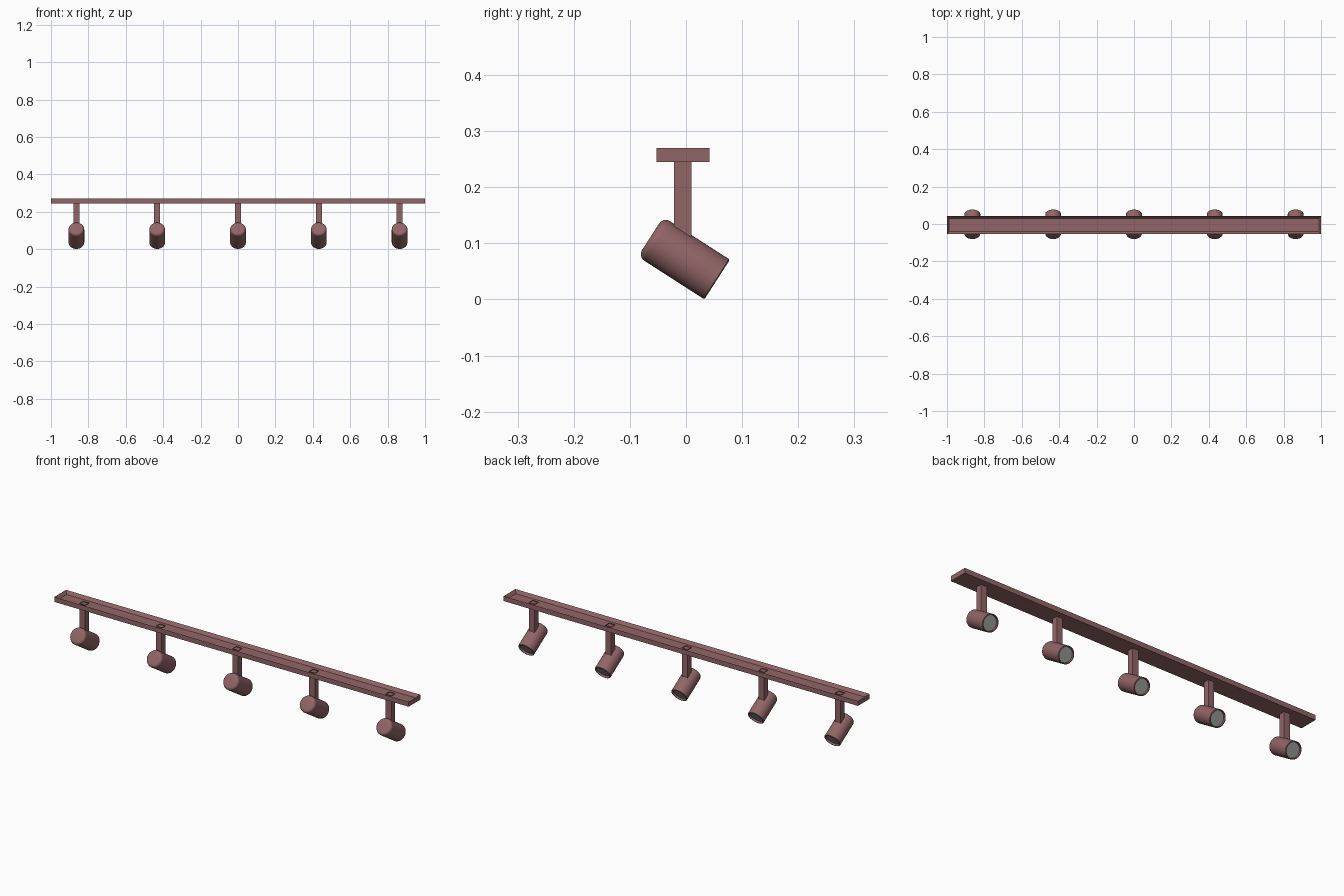
import bpy, bmesh, math
from mathutils import Vector

if "Cube" in bpy.data.objects:
    bpy.data.objects.remove(bpy.data.objects["Cube"])


def material(name, rgb):
    m = bpy.data.materials.new(name)
    m.diffuse_color = (*rgb, 1)
    m.use_nodes = True
    m.node_tree.nodes["Principled BSDF"].inputs["Base Color"].default_value = m.diffuse_color
    return m


BROWN = material("dusty red brown", (0.29, 0.13, 0.135))
GREY = material("lens grey", (0.32, 0.33, 0.32))


def finish(name, bm, mat, smooth=False):
    bmesh.ops.recalc_face_normals(bm, faces=bm.faces)
    me = bpy.data.meshes.new(name)
    bm.to_mesh(me)
    bm.free()
    ob = bpy.data.objects.new(name, me)
    bpy.context.collection.objects.link(ob)
    me.materials.append(mat)
    if smooth:
        bpy.ops.object.select_all(action='DESELECT')
        ob.select_set(True)
        bpy.context.view_layer.objects.active = ob
        bpy.ops.object.shade_smooth_by_angle(angle=math.radians(35))
    return ob


def tray(name, lo, hi, wall, floor, mat):
    """Box whose top is inset and sunk to leave a floor."""
    bm = bmesh.new()
    bmesh.ops.create_cube(bm, size=1)
    lo, hi = Vector(lo), Vector(hi)
    for v in bm.verts:
        v.co = [(lo[i] + hi[i]) / 2 + v.co[i] * (hi[i] - lo[i]) for i in range(3)]
    bm.normal_update()
    top = max(bm.faces, key=lambda f: f.calc_center_median().z)
    bmesh.ops.inset_region(bm, faces=[top], thickness=wall, use_even_offset=True)
    for v in top.verts:
        v.co.z = lo.z + floor
    return finish(name, bm, mat)


def lathe(name, profile, mat, steps=40):
    """Spin (radius, z) points around z."""
    bm = bmesh.new()
    vs = [bm.verts.new((r, 0, z)) for r, z in profile]
    es = [bm.edges.new(p) for p in zip(vs, vs[1:])]
    bmesh.ops.spin(bm, geom=vs + es, cent=(0, 0, 0), axis=(0, 0, 1),
                   angle=math.tau, steps=steps)
    bmesh.ops.remove_doubles(bm, verts=bm.verts, dist=1e-5)
    return finish(name, bm, mat, True)


# ceiling rail: shallow open-topped channel
tray("rail", (-1, -0.053, 0.245), (1, 0.042, 0.27), 0.012, 0.009, BROWN)

# lamp body profile: rounded back, open recessed mouth (z = 0 is the mouth)
R, L, B = 0.042, 0.141, 0.014
body = [(0, L)]
body += [(R - B + B * math.sin(a), L - B + B * math.cos(a))
         for a in (math.radians(15 * i) for i in range(7))]
body += [(R, 0.002), (R - 0.002, 0), (R - 0.005, 0), (R - 0.006, 0.012), (0, 0.012)]
lens = [(0, 0.009), (R - 0.006, 0.009), (R - 0.006, 0.0115), (0, 0.0115)]

axis = Vector((0, -0.841, 0.541))       # from mouth toward the back
tilt = axis.to_track_quat('Z', 'Y')

for i in range(5):
    x = (i - 2) * 0.432
    # square stem, hollow at the top where it passes through the rail
    tray(f"stem_{i + 1}", (x - 0.016, -0.021, 0.09), (x + 0.016, 0.010, 0.257),
         0.004, 0.10, BROWN)
    # tilted spotlight and its lens
    for name, prof, mat in (("lamp_body", body, BROWN), ("lens", lens, GREY)):
        ob = lathe(f"{name}_{i + 1}", prof, mat)
        ob.rotation_mode = 'QUATERNION'
        ob.rotation_quaternion = tilt
        ob.location = (x, 0.0555, 0.0355)
